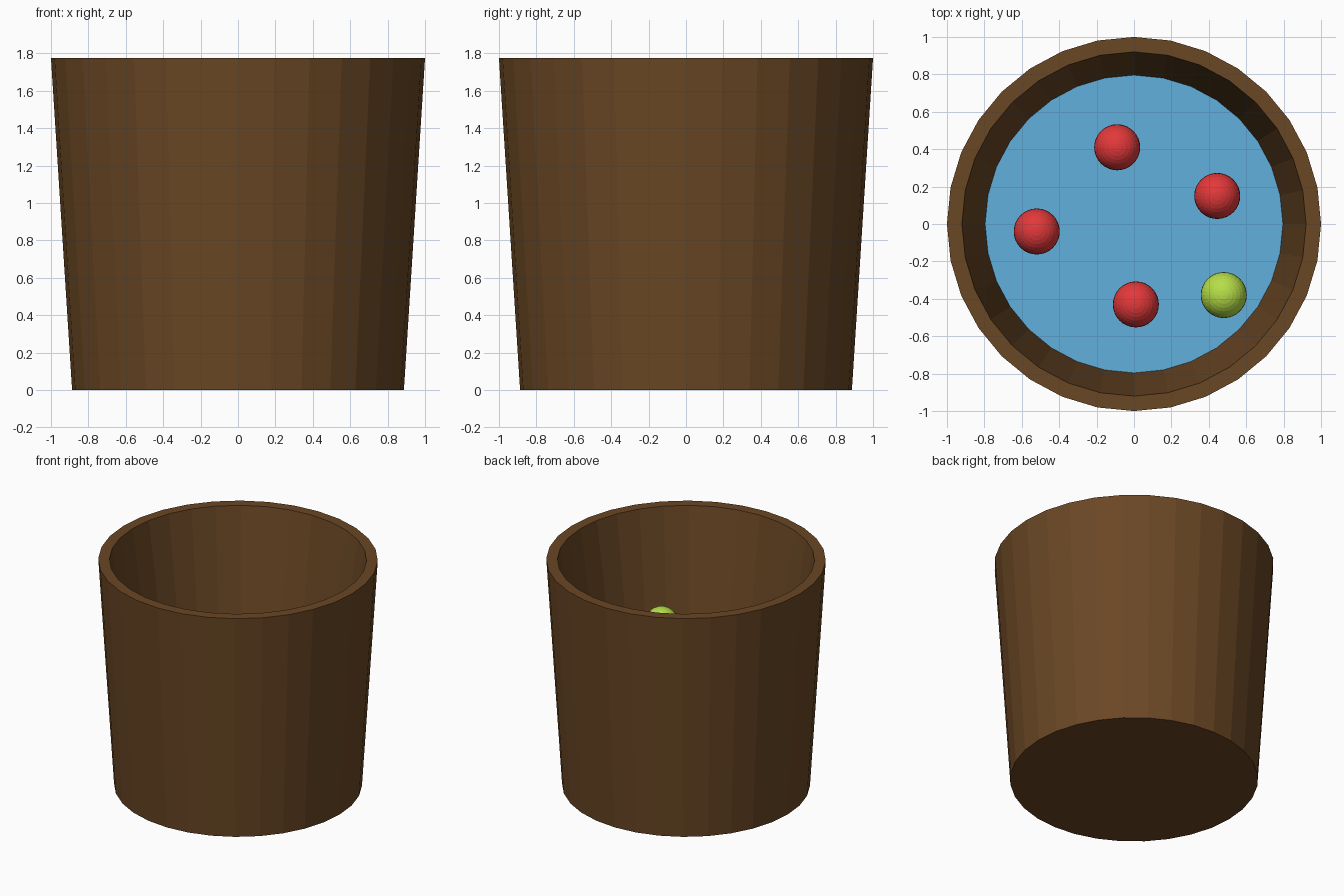
import bpy, bmesh, math

if "Cube" in bpy.data.objects:
    bpy.data.objects.remove(bpy.data.objects["Cube"])

SIDES = 32


def material(name, rgb):
    m = bpy.data.materials.new(name)
    m.diffuse_color = (*rgb, 1)
    m.use_nodes = True
    m.node_tree.nodes["Principled BSDF"].inputs["Base Color"].default_value = m.diffuse_color
    return m


brown = material("barrel brown", (0.144, 0.063, 0.018))
blue = material("water blue", (0.122, 0.434, 0.730))
red = material("apple red", (0.76, 0.04, 0.042))
green = material("apple green", (0.468, 0.73, 0.065))


def add_object(name, bm, mat):
    mesh = bpy.data.meshes.new(name)
    bm.to_mesh(mesh)
    bm.free()
    mesh.materials.append(mat)
    ob = bpy.data.objects.new(name, mesh)
    bpy.context.collection.objects.link(ob)
    return ob


def ring(bm, r, z):
    return [bm.verts.new((r * math.cos(2 * math.pi * i / SIDES),
                          r * math.sin(2 * math.pi * i / SIDES), z))
            for i in range(SIDES)]


WATER_Z, WATER_R = 0.95, 0.796

# Barrel: tapered outer wall, flat rim, inner wall down to the water, closed below
bm = bmesh.new()
profile = [(0.887, 0), (1.0, 1.775), (0.92, 1.775), (WATER_R, WATER_Z), (0.78, 0.85)]
rings = [ring(bm, r, z) for r, z in profile]
for a, b in zip(rings, rings[1:]):
    for i in range(SIDES):
        j = (i + 1) % SIDES
        bm.faces.new((a[i], a[j], b[j], b[i]))
bm.faces.new(rings[0][::-1])
bm.faces.new(rings[-1])
add_object("barrel", bm, brown)

# Water surface
bm = bmesh.new()
bm.faces.new(ring(bm, WATER_R, WATER_Z))
add_object("water", bm, blue)

# Floating apples
apples = [(-0.09, 0.41, red), (0.445, 0.15, red), (-0.52, -0.04, red),
          (0.01, -0.43, red), (0.48, -0.38, green)]
for n, (x, y, mat) in enumerate(apples, 1):
    bm = bmesh.new()
    bmesh.ops.create_uvsphere(bm, u_segments=32, v_segments=16, radius=0.123)
    ob = add_object(f"apple_{n}", bm, mat)
    ob.location = (x, y, 1.0)
